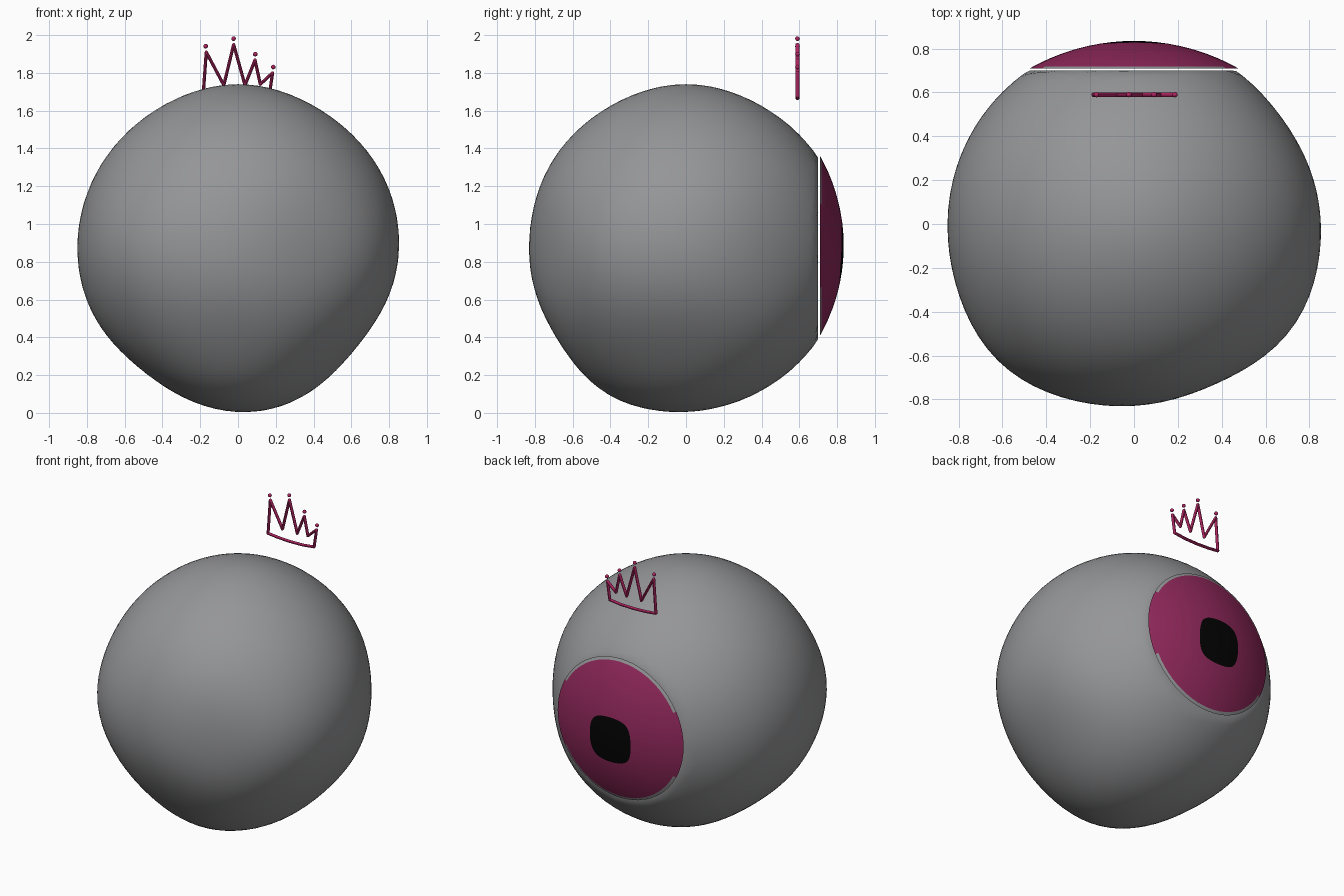
import bpy, bmesh, math
from mathutils import Vector

if "Cube" in bpy.data.objects:
    bpy.data.objects.remove(bpy.data.objects["Cube"])


def material(name, rgb):
    m = bpy.data.materials.new(name)
    m.use_nodes = True
    m.diffuse_color = (*rgb, 1)
    bsdf = m.node_tree.nodes["Principled BSDF"]
    bsdf.inputs["Base Color"].default_value = (*rgb, 1)
    bsdf.inputs["Roughness"].default_value = 0.8
    return m


GREY = material("grey", (0.30, 0.303, 0.312))
PINK = material("dark pink", (0.28, 0.021, 0.105))
BLACK = material("black", (0.001, 0.001, 0.001))
CROWN = material("crown pink", (0.43, 0.018, 0.12))


def finish(name, bm, mats):
    bmesh.ops.recalc_face_normals(bm, faces=bm.faces)
    mesh = bpy.data.meshes.new(name)
    bm.to_mesh(mesh)
    bm.free()
    ob = bpy.data.objects.new(name, mesh)
    bpy.context.collection.objects.link(ob)
    for m in mats:
        mesh.materials.append(m)
    bpy.ops.object.select_all(action="DESELECT")
    ob.select_set(True)
    bpy.context.view_layer.objects.active = ob
    bpy.ops.object.shade_smooth_by_angle(angle=math.radians(40))
    return ob


# Lumpy ball: a sphere pushed in and out around a few directions
BUMPS = [((-.7, -.7, 0), .03), ((.8, -.5, 0), .02), ((.45, -.88, 0), -.03),
         ((0, -.5, -.87), .033), ((0, -.8, -.6), -.025), ((0, 0, 1), .02),
         ((.25, 0, -1), .015), ((.75, 0, -.6), -.03), ((-.6, 0, -.75), -.03),
         ((.8, .6, 0), -.02), ((.9, 0, .4), .008), ((0, -1, .1), -.012),
         ((.6, -.4, -.65), -.015)]
BUMPS = [(Vector(d).normalized(), a) for d, a in BUMPS]
CENTRE = Vector((0, 0, 0.87))

bm = bmesh.new()
bmesh.ops.create_icosphere(bm, subdivisions=5, radius=1)
for v in bm.verts:
    d = v.co.normalized()
    r = 0.85 + sum(a * math.exp(12 * (d.dot(b) - 1)) for b, a in BUMPS)
    p = d * r
    p.y = min(p.y, 0.70)          # seat for the iris
    v.co = p + CENTRE
finish("eyeball", bm, [GREY])

# Iris: a shallow dome on the back with a squarish pupil and a grey rim
RIM, PUPIL, DOME, APEX = 0.478, 0.155, 0.965, 0.835
PUPIL_DROP = 0.035
RINGS = [.05, .1, PUPIL, .21, .27, .33, .39, .43, .46, RIM]
SIDES = 64


def dome_point(r, angle):
    c, s = math.cos(angle), math.sin(angle)
    square = (c ** 4 + s ** 4) ** -0.25
    blend = 1 if r <= PUPIL else max(0, 1 - (r - PUPIL) / 0.15)
    r *= 1 + 0.6 * (square - 1) * blend
    x, z = r * c, r * s - PUPIL_DROP * blend
    return (x, APEX - DOME + math.sqrt(DOME ** 2 - x * x - z * z), 0.885 + z)


bm = bmesh.new()
rings = [[bm.verts.new(dome_point(r, math.tau * i / SIDES)) for i in range(SIDES)]
         for r in RINGS]
tip = bm.verts.new(dome_point(0, 0))
for i in range(SIDES):
    j = (i + 1) % SIDES
    # the grey rim shows above and below, the pink reaches the edge at the sides
    rim_colour = 2 if abs(math.sin(math.tau * (i + 0.5) / SIDES)) > 0.45 else 0
    bm.faces.new((tip, rings[0][i], rings[0][j])).material_index = 1
    for k in range(len(RINGS) - 1):
        f = bm.faces.new((rings[k][i], rings[k + 1][i], rings[k + 1][j], rings[k][j]))
        outer = RINGS[k + 1]
        f.material_index = 1 if outer <= PUPIL else rim_colour if outer == RIM else 0
bm.faces.new(rings[-1]).material_index = 2
finish("iris", bm, [PINK, BLACK, GREY])

# Crown: a floating zigzag outline of thin bars with a bead on each point
CROWN_Y = 0.59
TIPS = [(-.168, 1.91), (-.023, 1.95), (.09, 1.868), (.183, 1.8)]
VALLEYS = [(-.075, 1.735), (.037, 1.735), (.118, 1.74)]
BASE = [(.165, 1.677), (.08, 1.667), (-.02, 1.665), (-.11, 1.669), (-.185, 1.677)]
outline = [TIPS[0]]
for valley, peak in zip(VALLEYS, TIPS[1:]):
    outline += [valley, peak]
outline += BASE


def bar(bm, a, b, radius):
    a, b = (Vector((p[0], CROWN_Y, p[1])) for p in (a, b))
    turn = (b - a).to_track_quat("Z", "Y").to_matrix().to_4x4()
    turn.translation = (a + b) / 2
    bmesh.ops.create_cone(bm, cap_ends=True, segments=10, radius1=radius,
                          radius2=radius, depth=(b - a).length, matrix=turn)


def bead(bm, p, radius):
    new = bmesh.ops.create_icosphere(bm, subdivisions=2, radius=radius)["verts"]
    bmesh.ops.translate(bm, verts=new, vec=(p[0], CROWN_Y, p[1]))


bm = bmesh.new()
for a, b in zip(outline, outline[1:] + outline[:1]):
    bar(bm, a, b, 0.0085)
    bead(bm, a, 0.0085)
for v in bm.verts:                 # bars are deeper than they are wide
    v.co.y = CROWN_Y + (v.co.y - CROWN_Y) * 1.3
finish("crown_outline", bm, [CROWN])

bm = bmesh.new()
for x, z in TIPS:
    bead(bm, (x + 0.02 * x, z + 0.031), 0.0125)
finish("crown_beads", bm, [CROWN])
